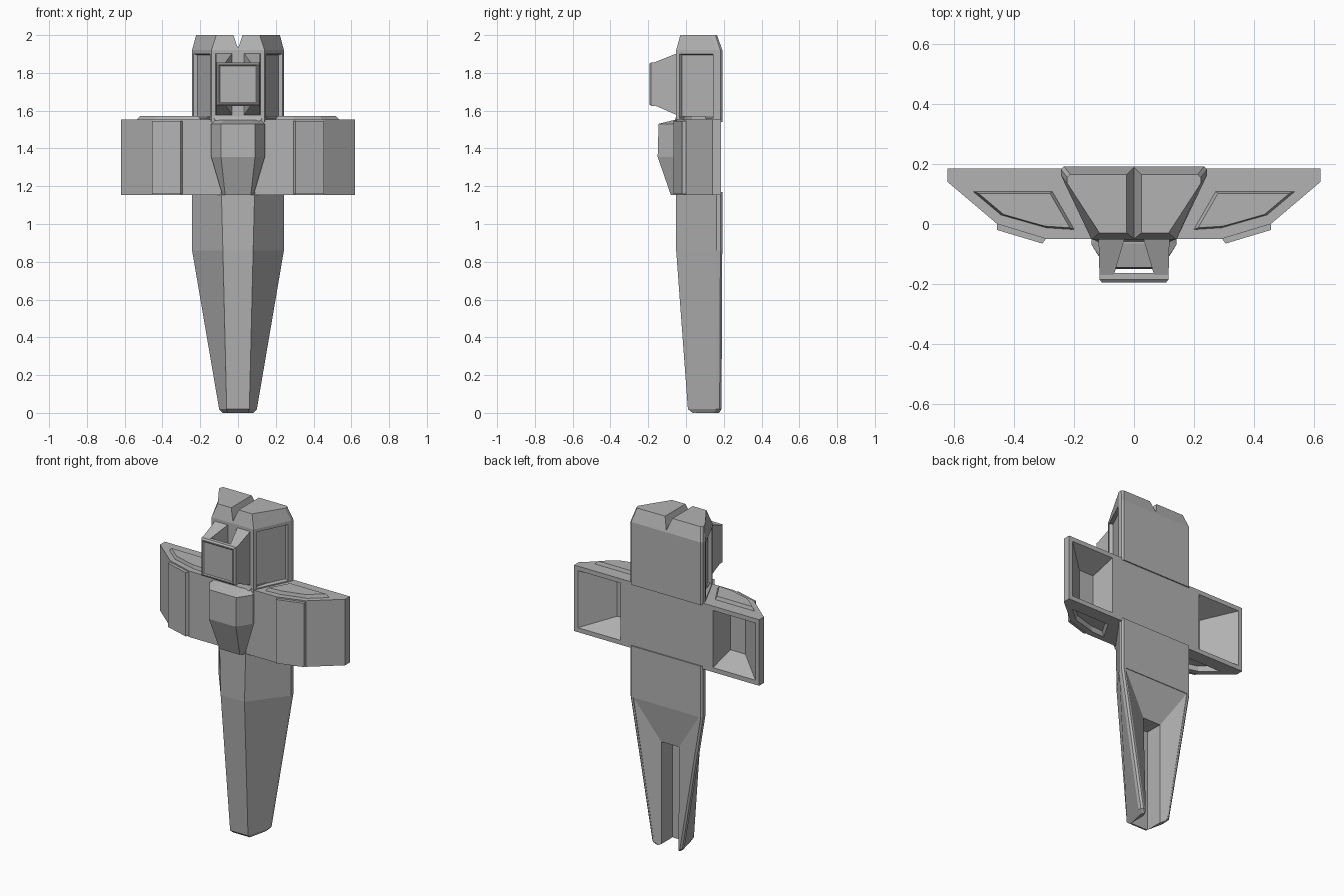
import bpy, bmesh
from mathutils import Vector

if "Cube" in bpy.data.objects:
    bpy.data.objects.remove(bpy.data.objects["Cube"])

grey = bpy.data.materials.new("dark_grey")
grey.diffuse_color = (0.45, 0.45, 0.45, 1)
grey.use_nodes = True
grey.node_tree.nodes["Principled BSDF"].inputs["Base Color"].default_value = grey.diffuse_color


def loft(name, rings, insets=()):
    """Skin equal-length rings of 3D points, cap both ends.
    insets: (direction, margin, depth) recesses the largest face looking that way."""
    bm = bmesh.new()
    vs = [[bm.verts.new(p) for p in r] for r in rings]
    n = len(rings[0])
    for a, b in zip(vs, vs[1:]):
        for i in range(n):
            j = (i + 1) % n
            bm.faces.new((a[i], a[j], b[j], b[i]))
    bm.faces.new(vs[0])
    bm.faces.new(vs[-1])
    bmesh.ops.recalc_face_normals(bm, faces=bm.faces)
    for direction, margin, depth in insets:
        d = Vector(direction).normalized()
        bm.normal_update()
        face = max((f for f in bm.faces if f.normal.dot(d) > 0.9), key=lambda f: f.calc_area())
        bmesh.ops.inset_region(bm, faces=[face], thickness=margin)
        bmesh.ops.inset_region(bm, faces=[face], thickness=0.008, depth=-depth)
    me = bpy.data.meshes.new(name)
    bm.to_mesh(me)
    bm.free()
    me.materials.append(grey)
    ob = bpy.data.objects.new(name, me)
    bpy.context.collection.objects.link(ob)
    return ob


def prism(name, pts, z0, z1, shrink=1.0):
    """Vertical extrusion of an xy outline, optionally scaled at the far end."""
    cx = sum(p[0] for p in pts) / len(pts)
    cy = sum(p[1] for p in pts) / len(pts)
    far = [(cx + (x - cx) * shrink, cy + (y - cy) * shrink, z1) for x, y in pts]
    return loft(name, [[(x, y, z0) for x, y in pts], far])


def flip(pts):
    return [(-p[0], *p[1:]) for p in pts]


def cut(ob, cutter):
    cutter.hide_render = True
    cutter.hide_set(True)
    m = ob.modifiers.new("cut", 'BOOLEAN')
    m.operation = 'DIFFERENCE'
    m.solver = 'EXACT'
    m.object = cutter


def section(z, wf, yf, wb, yb=0.192):
    """Body cross-section: narrow front, wide back with small chamfer."""
    half = [(wf, yf, z), (wb, yb - 0.03, z), (wb, yb - 0.01, z), (wb - 0.01, yb, z)]
    return half + flip(half)[::-1]


def rect_y(y, x0, x1, z0, z1):
    return [(x0, y, z0), (x1, y, z0), (x1, y, z1), (x0, y, z1)]


# Tapered blade with ramped groove in its back
blade = loft("blade", [
    section(0, 0.055, 0.035, 0.08, 0.175),
    section(0.02, 0.06, 0.01, 0.10, 0.188),
    section(0.86, 0.08, -0.052, 0.243),
    section(1.17, 0.088, -0.052, 0.243)])
outline = [(0.22, 0.86), (0.072, -0.04), (-0.072, -0.04), (-0.22, 0.86)]
inner = [(0.06, 0.62), (0.06, -0.04), (-0.06, -0.04), (-0.06, 0.62)]
cut(blade, loft("ramp_cutter", [
    [(x, 0.152, z) for x, z in inner],
    [(x, 0.188, z) for x, z in outline],
    [(x, 0.25, z) for x, z in outline]]))
cut(blade, loft("groove_cutter", [rect_y(0.045, -0.059, 0.059, -0.05, 0.62),
                                  rect_y(0.26, -0.059, 0.059, -0.05, 0.62)]))

# Head block with recessed side panels and a V notch on top
head = loft("head", [
    section(1.54, 0.141, -0.052, 0.243),
    section(1.92, 0.141, -0.052, 0.243),
    section(2.0, 0.115, -0.03, 0.222, 0.165)],
    insets=[((s * 0.215, -0.1, 0), 0.028, 0.02) for s in (1, -1)])
notch = [(-0.035, 2.03), (0.035, 2.03), (0, 1.93)]
cut(head, loft("notch_cutter", [[(x, y, z) for x, z in notch] for y in (-0.3, 0.3)]))

# Front sight plate and its two flared arms
loft("sight_plate", [
    rect_y(-0.163, -0.115, 0.115, 1.625, 1.855),
    rect_y(-0.185, -0.115, 0.115, 1.625, 1.855),
    rect_y(-0.194, -0.107, 0.107, 1.633, 1.847)],
    insets=[((0, -1, 0), 0.008, 0.005)])
for s, side in ((1, "right"), (-1, "left")):
    loft("sight_arm_" + side, [
        rect_y(-0.17, s * 0.067, s * 0.115, 1.63, 1.855),
        rect_y(-0.045, s * 0.03, s * 0.118, 1.575, 1.905)])

# Crossguard with angled wings
Z0, Z1 = 1.153, 1.553
half = [(0.29, -0.05), (0.455, 0.0), (0.62, 0.14), (0.62, 0.185)]
guard = prism("crossguard", half + flip(half)[::-1], Z0, Z1)

pad = [(0.195, -0.02), (0.29, -0.014), (0.445, 0.03), (0.54, 0.11), (0.27, 0.11)]
plate = [(0.29, -0.045), (0.305, -0.065), (0.455, -0.02), (0.455, 0.01)]
for s, side in ((1, "right"), (-1, "left")):
    p = pad if s > 0 else flip(pad)
    # raised pad above, matching pocket below
    prism("wing_pad_" + side, p, Z1 - 0.005, Z1 + 0.02, 0.88)
    cut(guard, prism("pocket_cutter_" + side, p, Z0 - 0.02, Z0 + 0.03, 0.85))
    # raised front plate
    prism("wing_plate_" + side, plate if s > 0 else flip(plate), Z0 + 0.006, Z1 - 0.008)
    # hollow in the back of each wing
    cut(guard, loft("hollow_cutter_" + side, [
        rect_y(0.045, s * 0.33, s * 0.43, 1.24, 1.466),
        rect_y(0.185, s * 0.31, s * 0.595, 1.18, 1.526),
        rect_y(0.25, s * 0.31, s * 0.595, 1.18, 1.526)]))


# Faceted boss in the middle of the crossguard
def boss_ring(z, wb, yb, wf, yf):
    h = [(wb, 0.0, z), (wb, yb, z), (wf, yf, z)]
    return h + flip(h)[::-1]


loft("boss", [
    boss_ring(1.153, 0.082, -0.06, 0.068, -0.08),
    boss_ring(1.355, 0.142, -0.068, 0.09, -0.15),
    boss_ring(1.53, 0.142, -0.068, 0.09, -0.145),
    boss_ring(1.55, 0.12, -0.05, 0.075, -0.065)])

# Collar under the head
loft("collar", [section(1.545, 0.115, -0.06, 0.2, 0.18),
                section(1.57, 0.135, -0.052, 0.2, 0.18)])
